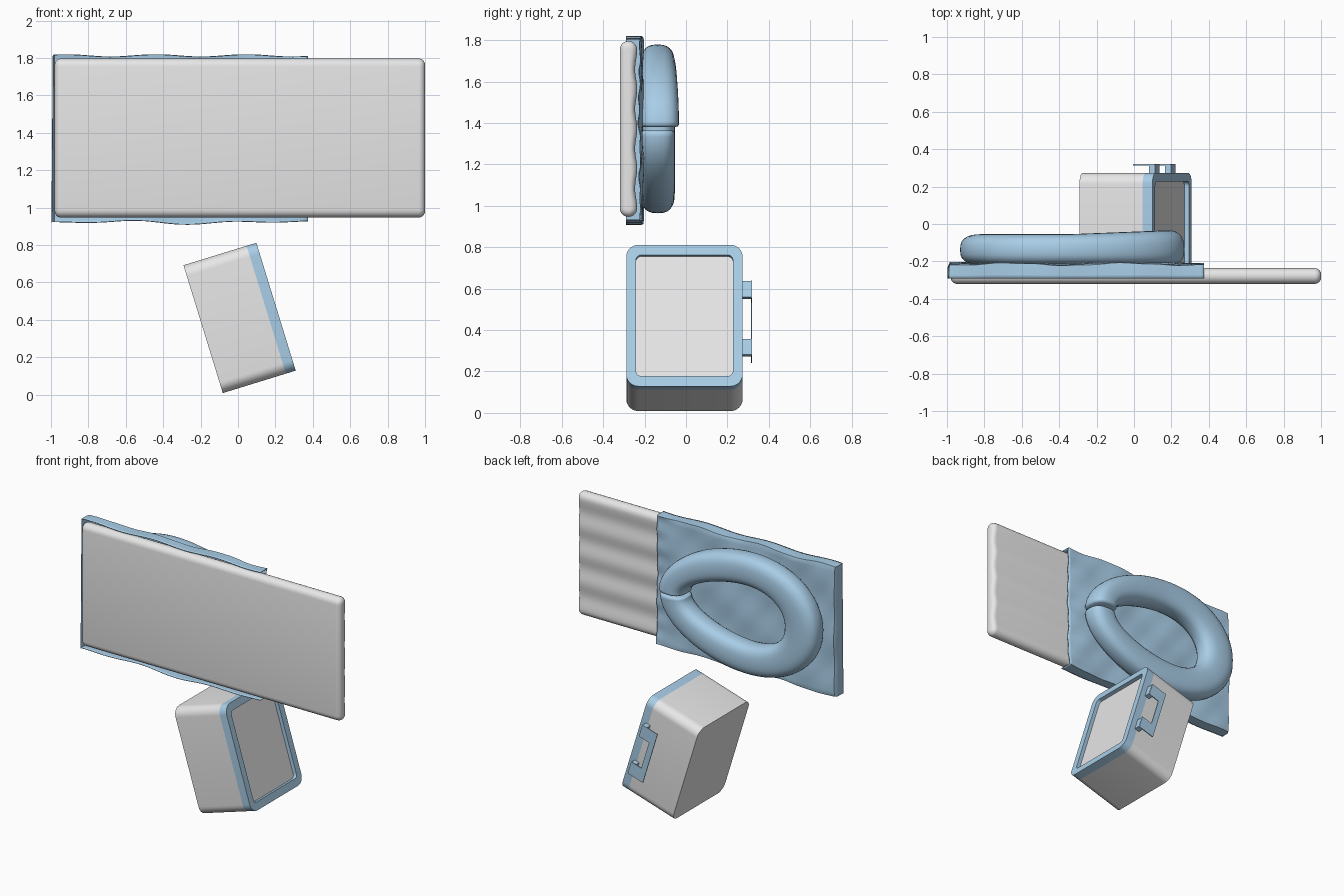
import bpy, bmesh
from math import sin, cos, pi, radians, copysign
from mathutils import Matrix, Vector

cube = bpy.data.objects.get("Cube")
if cube:
    bpy.data.objects.remove(cube, do_unlink=True)


def material(name, rgb):
    m = bpy.data.materials.new(name)
    m.use_nodes = True
    color = (*rgb, 1)
    m.diffuse_color = color
    m.node_tree.nodes["Principled BSDF"].inputs["Base Color"].default_value = color
    return m


grey = material("light grey", (0.8, 0.8, 0.8))
blue = material("soft blue", (0.42, 0.65, 0.85))


def finish(name, bm, mat, matrix=None, smooth=True):
    bmesh.ops.remove_doubles(bm, verts=bm.verts, dist=1e-5)
    bmesh.ops.recalc_face_normals(bm, faces=bm.faces)
    if matrix:
        bm.transform(matrix)
    mesh = bpy.data.meshes.new(name)
    bm.to_mesh(mesh)
    bm.free()
    mesh.materials.append(mat)
    ob = bpy.data.objects.new(name, mesh)
    bpy.context.collection.objects.link(ob)
    if smooth:
        bpy.ops.object.select_all(action="DESELECT")
        ob.select_set(True)
        bpy.context.view_layer.objects.active = ob
        bpy.ops.object.shade_smooth_by_angle(angle=radians(40))
    return ob


def skin(bm, rows, closed):
    n = len(rows[0])
    for a, b in zip(rows, rows[1:]):
        for i in range(n if closed else n - 1):
            j = (i + 1) % n
            bm.faces.new((a[i], a[j], b[j], b[i]))


def loft(name, rings, mat, matrix=None, caps=(True, True), smooth=True):
    """Skin a list of closed point loops and cap the chosen ends."""
    bm = bmesh.new()
    rows = [[bm.verts.new(p) for p in r] for r in rings]
    skin(bm, rows, True)
    for row, cap in zip((rows[0], rows[-1]), caps):
        if cap:
            bm.faces.new(row)
    return finish(name, bm, mat, matrix, smooth)


def spow(v, e):
    return copysign(abs(v) ** e, v)


# Mattress: rounded slab with lengthwise channels on its back
def mattress_ring(x, d):
    hy, hz, r = 0.042 - d, 0.425 - d, 0.042 - d
    pts = []
    for side in (1, -1):
        for k in range(11):
            a = pi * k / 10
            pts.append((x, -0.278 - side * hy * cos(a), 1.372 + side * (hz - r + r * sin(a))))
        if side == 1:
            for k in range(1, 64):
                s = k / 64
                dip = 0.010 * (hy / 0.042) * (0.5 - 0.5 * cos(8 * pi * s))
                pts.append((x, -0.278 + hy - dip, 1.372 + (hz - r) * (1 - 2 * s)))
    return pts


R = 0.034
arc = [(R * cos(a), R * (1 - sin(a))) for a in [pi / 2 * k / 7 for k in range(8)]]
stations = [(-0.98 + R - c, d) for c, d in arc] + [(1 - R + c, d) for c, d in reversed(arc)]
loft("mattress", [mattress_ring(x, d) for x, d in stations], grey)

# Blanket: wrinkled sheet folded over three edges of the mattress
HZ, DROP = 0.445, 0.078
NX, NZ = 72, 56
bm = bmesh.new()
rows = []
for i in range(NX + 1):
    s = -0.985 - DROP + (1.36 + DROP) * i / NX
    row = []
    for j in range(NZ + 1):
        t = (HZ + DROP) * (2 * j / NZ - 1)
        x, z = max(s, -0.985), max(-HZ, min(HZ, t))
        drop = max(-0.985 - s, abs(t) - HZ, 0)
        fold = 0.004 * sin(11 * s + 5 * t) + 0.003 * sin(17 * t - 9 * s) + 0.002 * sin(29 * s + 23 * t)
        y = -0.213 - drop + fold * (1 - drop / DROP)
        if drop == 0:
            edge = max(0, (x - 0.2) / 0.175) ** 2
            y -= edge * (0.009 + 0.004 * sin(50 * z))
        if abs(t) > HZ:
            z += copysign(0.006, t) * sin(13 * s + 2 * t) + (0.006 * sin(7 * s) if t < 0 else 0)
        if s < -0.985:
            x -= 0.007 - 0.008 * z
        row.append(bm.verts.new((x, y, 1.367 + z)))
    rows.append(row)
skin(bm, rows, False)
blanket = finish("blanket", bm, blue)
shell = blanket.modifiers.new("thickness", "SOLIDIFY")
shell.thickness = 0.004
shell.offset = 0

# Ring pillow: egg-shaped loop with a slit between its two tips
STEPS = 72
angles = [0, 0.02, 0.05] + [2 * pi * k / STEPS for k in range(1, STEPS)]
angles += [2 * pi - 0.05, 2 * pi - 0.02, 2 * pi]
angles.sort()
rings = []
for n, t in enumerate(angles):
    upper = t <= pi
    end = min(n, len(angles) - 1 - n)
    size = (0.84, 0.95, 1)[min(end, 2)]
    gap = 0.008 if upper else -0.008
    outer = Vector((0.6 * cos(t), 0.397 * sin(t) * (1 - 0.12 * cos(t))))
    inner = Vector(((0.41 if cos(t) > 0 else 0.35) * cos(t), 0.19 * sin(t) * (1 - 0.2 * cos(t))))
    lift = 0.02 * max(0, cos(t)) if upper else 0
    ring = []
    for k in range(28):
        a = 2 * pi * k / 28
        p = inner.lerp(outer, 0.5 + 0.5 * size * spow(cos(a), 0.75))
        h = spow(sin(a), 0.75) * size
        ring.append((-0.33 + p.x, -0.137 + 0.083 * h + lift * max(0, h), 1.372 + gap + p.y))
    rings.append(ring)
loft("ring_pillow", rings, blue)

# Case: tilted box built in its own frame (x = depth, y = width, z = height)
tilt = Matrix.Translation((0.0075, -0.0075, 0.41)) @ Matrix.Rotation(radians(-17.1), 4, "Y")


def rounded(u, w, h, r):
    pts = []
    for q, (sy, sz) in enumerate(((1, 1), (-1, 1), (-1, -1), (1, -1))):
        for k in range(9):
            a = pi / 2 * (q + k / 8)
            pts.append((u, sy * (w / 2 - r) + r * cos(a), sz * (h / 2 - r) + r * sin(a)))
    return pts


W, H = 0.562, 0.715
loft("case_body", [rounded(u, W, H, 0.06) for u in (-0.203, 0.15)], grey, tilt)
loft("case_rim", [rounded(0.15, W, H, 0.06), rounded(0.205, W, H, 0.06),
                  rounded(0.205, 0.468, 0.612, 0.025), rounded(0.175, 0.468, 0.612, 0.025)],
     blue, tilt, (False, False))
loft("case_panel", [rounded(u, 0.47, 0.614, 0.025) for u in (0.15, 0.18)], grey, tilt)


# Handle: thin C-shaped plate held off the case by two tabs
def prism(name, outline, y0, y1):
    loft(name, [[(u, y, v) for u, v in outline] for y in (y0, y1)], blue, tilt, smooth=False)


half = [(0.045, 0.19), (0.165, 0.19), (0.165, 0.1), (0.085, 0.1)]
prism("handle_plate", half + [(u, -v) for u, v in reversed(half)], 0.321, 0.327)
for name, v in (("upper_tab", 0.146), ("lower_tab", -0.146)):
    corners = [(0.133, v - 0.04), (0.167, v - 0.04), (0.167, v + 0.04), (0.133, v + 0.04)]
    prism("handle_" + name, corners, 0.275, 0.324)
